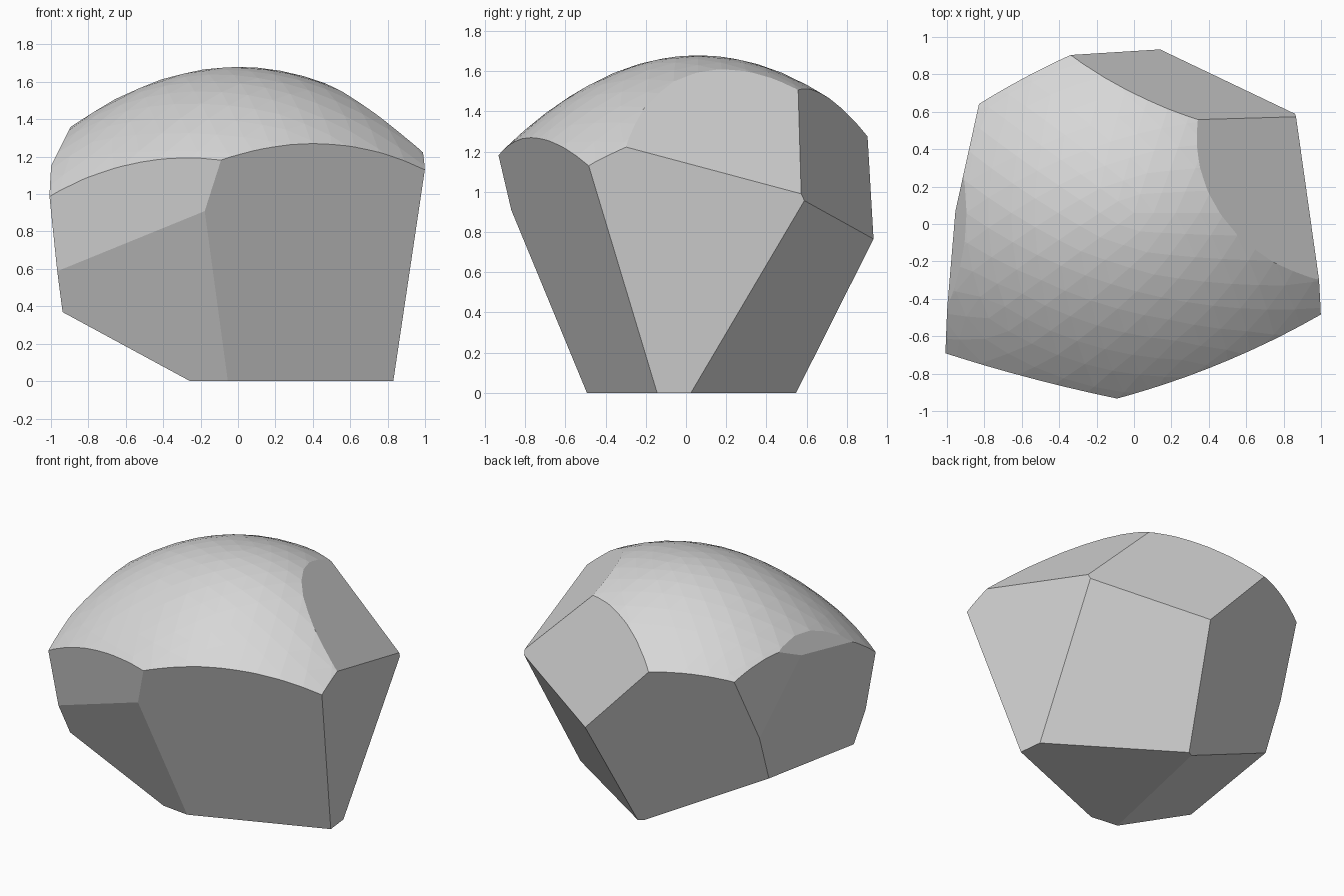
import bpy
import bmesh
import math
from mathutils import Vector

cube = bpy.data.objects.get("Cube")
if cube:
    bpy.data.objects.remove(cube, do_unlink=True)

CORE = Vector((0, 0.06, 0.8))   # centre the stone is shaped around
PEAK = 1.68                     # height of the domed top
BEND_X, BEND_Y = 0.4, 0.5       # how fast the dome falls away

# Broken faces of the stone: outward direction and offset
FACES = [
    ((0.395, -1, -0.36), 0.472),     # front
    ((-0.12, -1, -0.43), 0.5),       # front, right part
    ((-0.23, -1, -0.16), 0.765),     # front rim
    ((1, 0.11, -0.116), 0.8145),     # left side
    ((0.973, 0.404, 1), 2.065),      # left shoulder
    ((0.37, 1, 0.405), 1.295),       # back shoulder
    ((0.642, 1, -0.623), 0.546),     # back, left part
    ((-0.5, 1, -0.41), 0.55),        # back, right part
    ((-1, 0.1, -0.09), 0.85),        # right side
    ((-1, 0.22, 0), 0.97),           # right side, back corner
    ((-1, 0, 0.5), 1.575),           # right shoulder
    ((-0.555, 0.12, -1), 0.086),     # right underside
    ((0, 0, -1), 0),                 # base
]


def dome_reach(d):
    """Distance from the core to the dome along d, limited below."""
    rise = PEAK - CORE.z
    q = BEND_X * d.x ** 2 + BEND_Y * d.y ** 2
    t = 2 * rise / max(d.z + math.sqrt(d.z ** 2 + 4 * q * rise), 1e-6)
    return min(t, 2.5)


# Domed body: a ball pressed out to the dome
bm = bmesh.new()
bmesh.ops.create_icosphere(bm, subdivisions=4, radius=1)
for v in bm.verts:
    d = v.co.normalized()
    v.co = CORE + d * dome_reach(d)

# Break off each flat face and close the cut
for normal, offset in FACES:
    n = Vector(normal)
    bmesh.ops.bisect_plane(
        bm, geom=bm.verts[:] + bm.edges[:] + bm.faces[:], dist=1e-5,
        plane_co=n * offset / n.length_squared, plane_no=n, clear_outer=True)
    rim = [e for e in bm.edges if e.is_boundary]
    bmesh.ops.edgeloop_fill(bm, edges=rim)

# Merge the slivers left along the cuts
bmesh.ops.remove_doubles(bm, verts=bm.verts[:], dist=0.004)
bmesh.ops.recalc_face_normals(bm, faces=bm.faces[:])
mesh = bpy.data.meshes.new("boulder")
bm.to_mesh(mesh)
bm.free()

boulder = bpy.data.objects.new("boulder", mesh)
bpy.context.collection.objects.link(boulder)

# Stone colour
stone = bpy.data.materials.new("grey stone")
stone.use_nodes = True
colour = (0.68, 0.68, 0.68, 1)
stone.diffuse_color = colour
stone.node_tree.nodes["Principled BSDF"].inputs["Base Color"].default_value = colour
mesh.materials.append(stone)
